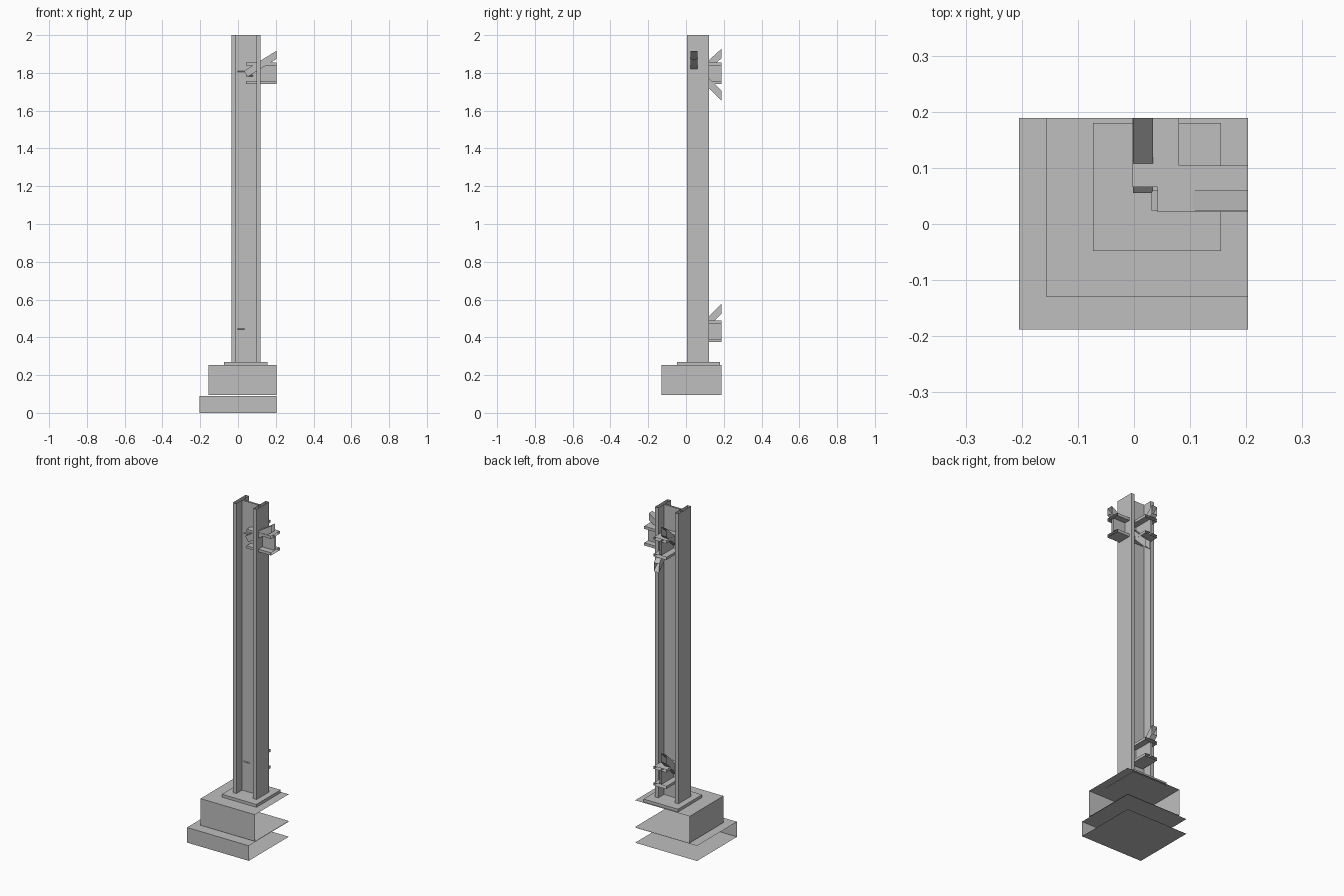
import bpy
import bmesh
from mathutils import Vector

if "Cube" in bpy.data.objects:
    bpy.data.objects.remove(bpy.data.objects["Cube"])

GREY = (0.52, 0.52, 0.52, 1)
grey = bpy.data.materials.new("light grey")
grey.use_nodes = True
grey.diffuse_color = GREY
grey.node_tree.nodes["Principled BSDF"].inputs["Base Color"].default_value = GREY

CX, CY = 0.042, 0.063    # column axis
X_END, Y_END = 0.203, 0.189    # planes where the model is cut off


def finish(name, bm):
    bmesh.ops.recalc_face_normals(bm, faces=bm.faces)
    mesh = bpy.data.meshes.new(name)
    bm.to_mesh(mesh)
    bm.free()
    mesh.materials.append(grey)
    obj = bpy.data.objects.new(name, mesh)
    bpy.context.collection.objects.link(obj)
    return obj


def box(name, low, high, open_sides=()):
    """Box between two corners, with the sides facing open_sides left out."""
    low, high = Vector(low), Vector(high)
    bm = bmesh.new()
    bmesh.ops.create_cube(bm, size=1)
    bm.normal_update()
    gone = [f for f in bm.faces
            if any(f.normal.dot(Vector(d)) > 0.9 for d in open_sides)]
    bmesh.ops.delete(bm, geom=gone, context="FACES")
    for v in bm.verts:
        v.co = (low + high) / 2 + v.co * (high - low)
    return finish(name, bm)


def loft(name, start, end, cap_start=True):
    """Skin between two matching outlines; the far end stays open."""
    bm = bmesh.new()
    a = [bm.verts.new(p) for p in start]
    b = [bm.verts.new(p) for p in end]
    for i in range(len(a)):
        j = (i + 1) % len(a)
        bm.faces.new((a[i], a[j], b[j], b[i]))
    if cap_start:
        bm.faces.new(a)
    return finish(name, bm)


def i_outline(depth, width, flange, web):
    """I-section outline: depth along u, flange width along v."""
    d, w, t = depth / 2, width / 2, web / 2
    half = [(-d, -w), (-d + flange, -w), (-d + flange, -t),
            (d - flange, -t), (d - flange, -w), (d, -w)]
    return half + [(-u, -v) for u, v in half]


def placer(along_x):
    """Maps (distance, sideways, height) to space for a beam along x or y."""
    if along_x:
        return lambda s, w, z: Vector((s, w, z))
    return lambda s, w, z: Vector((w, s, z))


def beam(name, along_x, start, z):
    place = placer(along_x)
    side, end = (CY, X_END) if along_x else (CX - 0.003, Y_END)
    outline = i_outline(0.115, 0.083, 0.016, 0.01)
    loft(name, [place(start, side + v, z + u) for u, v in outline],
         [place(end, side + v, z + u) for u, v in outline])


def brace(name, along_x, start, z, slope, sides):
    """Square tube: squared-off inner end, vertical open outer end."""
    place = placer(along_x)
    end = X_END if along_x else Y_END
    sign = 1 if slope > 0 else -1
    rise = z + slope * (end - start)
    size = 0.037
    length = (1 + slope * slope) ** 0.5
    shift, drop = size * abs(slope) / length, sign * size / length
    tall = sign * size * length
    w0, w1 = sides
    inner = [place(start, w0, z), place(start, w1, z),
             place(start + shift, w1, z - drop), place(start + shift, w0, z - drop)]
    outer = [place(end, w0, rise), place(end, w1, rise),
             place(end, w1, rise - tall), place(end, w0, rise - tall)]
    loft(name, inner, outer)


# Foundation, cut open on the outer sides
box("footing", (-0.205, -0.188, 0), (X_END, Y_END, 0.09),
    [(1, 0, 0), (-1, 0, 0), (0, 1, 0)])
box("plinth", (-0.156, -0.13, 0.094), (X_END, Y_END, 0.253),
    [(1, 0, 0), (0, 1, 0)])
box("base_plate", (-0.073, -0.048, 0.251), (0.155, 0.18, 0.27))

# Column
section = i_outline(0.155, 0.118, 0.022, 0.01)
loft("column", [(CX + u, CY + v, 0.27) for u, v in section],
     [(CX + u, CY + v, 2) for u, v in section], cap_start=False)

# Beam stubs
beam("upper_side_beam", True, 0.042, 1.798)
beam("upper_back_beam", False, 0.066, 1.798)
beam("lower_back_beam", False, 0.066, 0.432)

# Diagonal braces
brace("upper_side_brace", True, 0.031, 1.81, 0.62, (0.024, 0.06))
brace("upper_back_brace", False, 0.055, 1.808, 0.9, (-0.002, 0.034))
brace("down_back_brace", False, 0.055, 1.785, -1.0, (0.046, 0.08))
brace("lower_back_brace", False, 0.055, 0.445, 1.0, (-0.002, 0.034))
